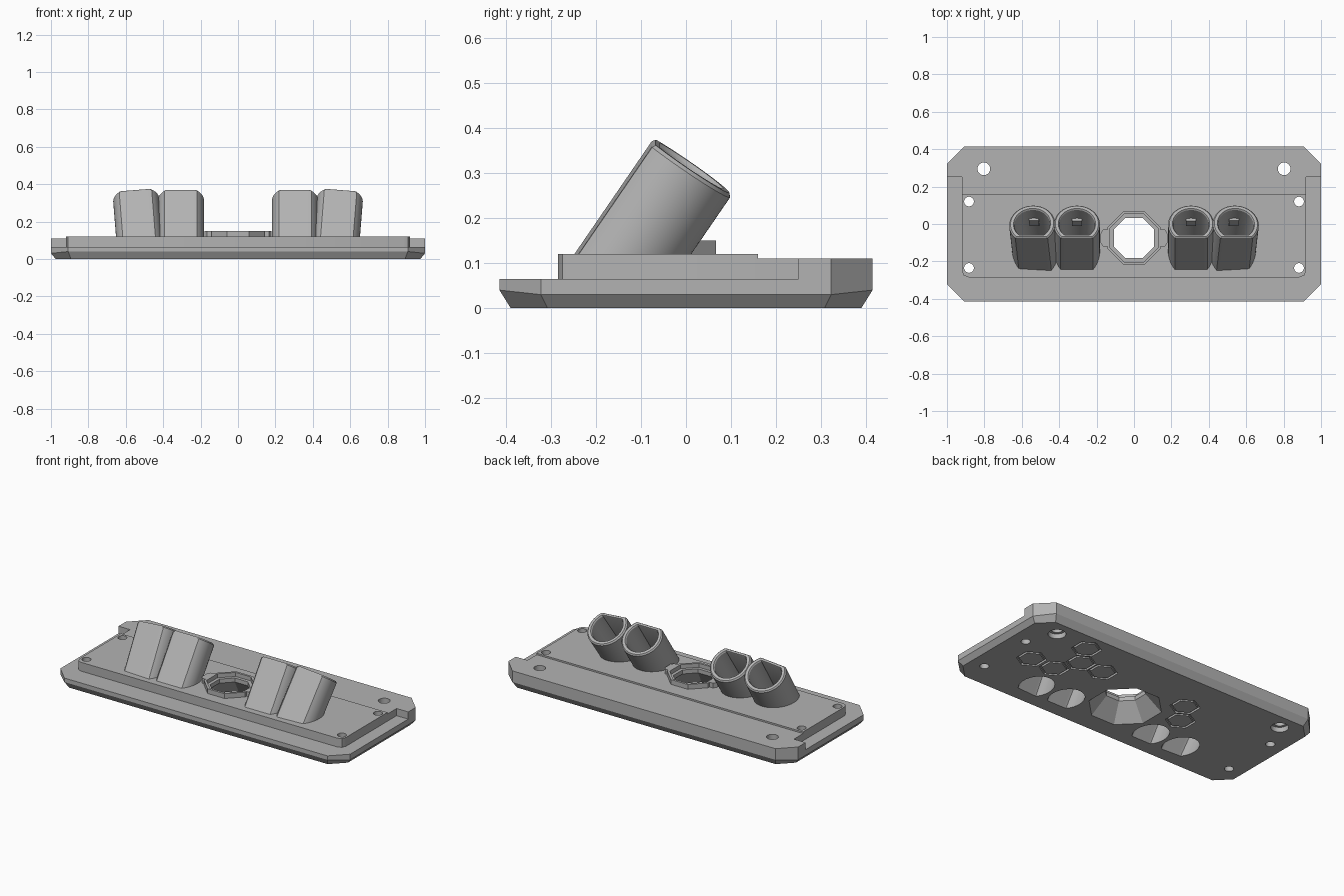
import bpy, bmesh
from math import cos, sin, pi, radians
from mathutils import Vector

cube = bpy.data.objects.get("Cube")
if cube:
    bpy.data.objects.remove(cube, do_unlink=True)

grey = bpy.data.materials.new("plain_grey")
grey.use_nodes = True
colour = (0.45, 0.45, 0.45, 1)
grey.diffuse_color = colour
grey.node_tree.nodes["Principled BSDF"].inputs["Base Color"].default_value = colour


def loft(name, rings):
    """Closed solid skinned through rings of equal length."""
    bm = bmesh.new()
    loops = [[bm.verts.new(p) for p in ring] for ring in rings]
    n = len(loops[0])
    for a, b in zip(loops, loops[1:]):
        for i in range(n):
            j = (i + 1) % n
            bm.faces.new((a[i], a[j], b[j], b[i]))
    bm.faces.new(loops[0][::-1])
    bm.faces.new(loops[-1])
    bmesh.ops.recalc_face_normals(bm, faces=bm.faces)
    mesh = bpy.data.meshes.new(name)
    bm.to_mesh(mesh)
    bm.free()
    mesh.materials.append(grey)
    obj = bpy.data.objects.new(name, mesh)
    bpy.context.collection.objects.link(obj)
    return obj


def flat(points, z):
    return [(x, y, z) for x, y in points]


def polygon(x, y, r, n, turn=0.0):
    return [(x + r * cos(turn + 2 * pi * i / n), y + r * sin(turn + 2 * pi * i / n))
            for i in range(n)]


def stack(name, x, y, n, levels, turn=0.0):
    """Regular prism or cone through (radius, height) levels."""
    return loft(name, [flat(polygon(x, y, r, n, turn), z) for r, z in levels])


def chamfered(x, y0, y1, c):
    return [(-x + c, y0), (x - c, y0), (x, y0 + c), (x, y1 - c),
            (x - c, y1), (-x + c, y1), (-x, y1 - c), (-x, y0 + c)]


def cut(targets, cutter):
    cutter.hide_render = True
    for obj in targets:
        mod = obj.modifiers.new("cut", "BOOLEAN")
        mod.operation, mod.solver, mod.object = "DIFFERENCE", "EXACT", cutter
        bpy.context.view_layer.update()
        graph = bpy.context.evaluated_depsgraph_get()
        mesh = bpy.data.meshes.new_from_object(obj.evaluated_get(graph))
        obj.modifiers.clear()
        obj.data = mesh
    bpy.data.objects.remove(cutter, do_unlink=True)


# Base plate with bevelled underside
outline = chamfered(1, -0.415, 0.415, 0.092)
mid = [(x, y, 0.03 if abs(x) > 0.95 else 0.04) for x, y in outline]
base = loft("base_plate", [flat(chamfered(0.975, -0.39, 0.39, 0.082), 0), mid, flat(outline, 0.065)])

# Raised rear deck, narrower where it meets the platform
half = [(0.92, 0.16), (0.92, 0.25), (1, 0.25), (1, 0.323), (0.908, 0.415)]
deck_shape = half + [(-x, y) for x, y in reversed(half)]
deck = loft("rear_deck", [flat(deck_shape, 0.065), flat(deck_shape, 0.11)])

# Main platform, chamfered at the front corners
front = [(0.92, 0.16), (0.92, -0.25), (0.91, -0.275), (0.885, -0.285)]
top_shape = front + [(-x, y) for x, y in reversed(front)]
platform = loft("platform", [flat(top_shape, 0.065), flat(top_shape, 0.12)])
layers = [base, deck, platform]


# Tilted tubes with one flattened side
def tube_ring(centre, axis, scale, floor=None):
    u = Vector((0, 1, 0)).cross(axis).normalized()
    v = axis.cross(u)
    ring = []
    for i in range(56):
        a = 2 * pi * i / 56
        p = centre + u * cos(a) * scale * 0.123 + v * max(sin(a) * 0.123, -0.088) * scale
        if floor is not None:
            p = p + axis * ((floor - p.z) / axis.z)
        ring.append(p)
    return ring


tubes, bores, lugs = [], [], []
for side, label in ((1, "left"), (-1, "right")):
    for x, splay, place in ((0.305, 0, "inner"), (0.545, 0.08, "outer")):
        axis = Vector((side * splay, 0.686, 1)).normalized()
        top = Vector((side * x, 0.001, 0.322))
        rim = top - axis * 0.008
        tubes.append(loft(f"{label}_{place}_tube", [
            tube_ring(top, axis, 1, 0.1), tube_ring(rim, axis, 1), tube_ring(top, axis, 0.94)]))
        bores.append(loft("bore", [
            tube_ring(top, axis, 0.77, -0.03), tube_ring(rim, axis, 0.77),
            tube_ring(top + axis * 0.01, axis, 0.86)]))
        # Small locating key on the lower bore wall
        u = Vector((0, 1, 0)).cross(axis).normalized()
        v = axis.cross(u)
        seat = top - axis * 0.11 + v * 0.088
        corners = [(-0.026, -0.025), (0.026, -0.025), (0.026, 0.025), (-0.026, 0.025)]
        lugs.append(loft(f"{label}_{place}_key", [
            [seat + v * d + u * a + axis * b for a, b in corners] for d in (-0.01, 0.012)]))
for tube, bore in zip(tubes, bores):
    cut([base, platform, tube], bore)

# Central collar with side tabs and a stepped octagonal opening
CY, E = -0.075, pi / 8
collar = stack("collar", 0, CY, 8, [(0.153, 0.1), (0.153, 0.15)], E)
for s, label in ((1, "left"), (-1, "right")):
    tab = [(s * 0.135, CY - 0.045), (s * 0.165, CY - 0.045), (s * 0.178, CY - 0.025),
           (s * 0.178, CY + 0.025), (s * 0.165, CY + 0.045), (s * 0.135, CY + 0.045)]
    loft(f"{label}_collar_tab", [flat(tab, 0.1), flat(tab, 0.15)])
cut([collar], stack("recess", 0, CY, 8, [(0.138, 0.125), (0.138, 0.2)], E))
cut([base, platform, collar],
    stack("funnel", 0, CY, 8, [(0.219, -0.01), (0.117, 0.1), (0.117, 0.2)], E))

# Screw holes, the rear pair counterbored underneath
for s in (-1, 1):
    cut([base, deck], stack("hole", s * 0.803, 0.295, 32,
        [(0.05, -0.02), (0.05, 0.03), (0.034, 0.03), (0.034, 0.2)]))
    for y in (0.12, -0.235):
        cut([base, platform], stack("hole", s * 0.882, y, 32, [(0.026, -0.02), (0.026, 0.2)]))

# Hexagonal grooves in the underside
for x, y in ((0.735, -0.005), (0.571, -0.005), (0.495, 0.135), (0.571, 0.273),
             (0.34, 0.135), (-0.335, 0.0), (-0.255, 0.135)):
    ring = stack("groove", x, y, 6, [(0.085, -0.02), (0.085, 0.012)], pi / 6)
    cut([ring], stack("core", x, y, 6, [(0.07, -0.05), (0.07, 0.05)], pi / 6))
    cut([base], ring)

# Smooth curved walls, crisp edges
bpy.ops.object.select_all(action="DESELECT")
for obj in layers + tubes:
    obj.select_set(True)
bpy.context.view_layer.objects.active = base
bpy.ops.object.shade_smooth_by_angle(angle=radians(25))
